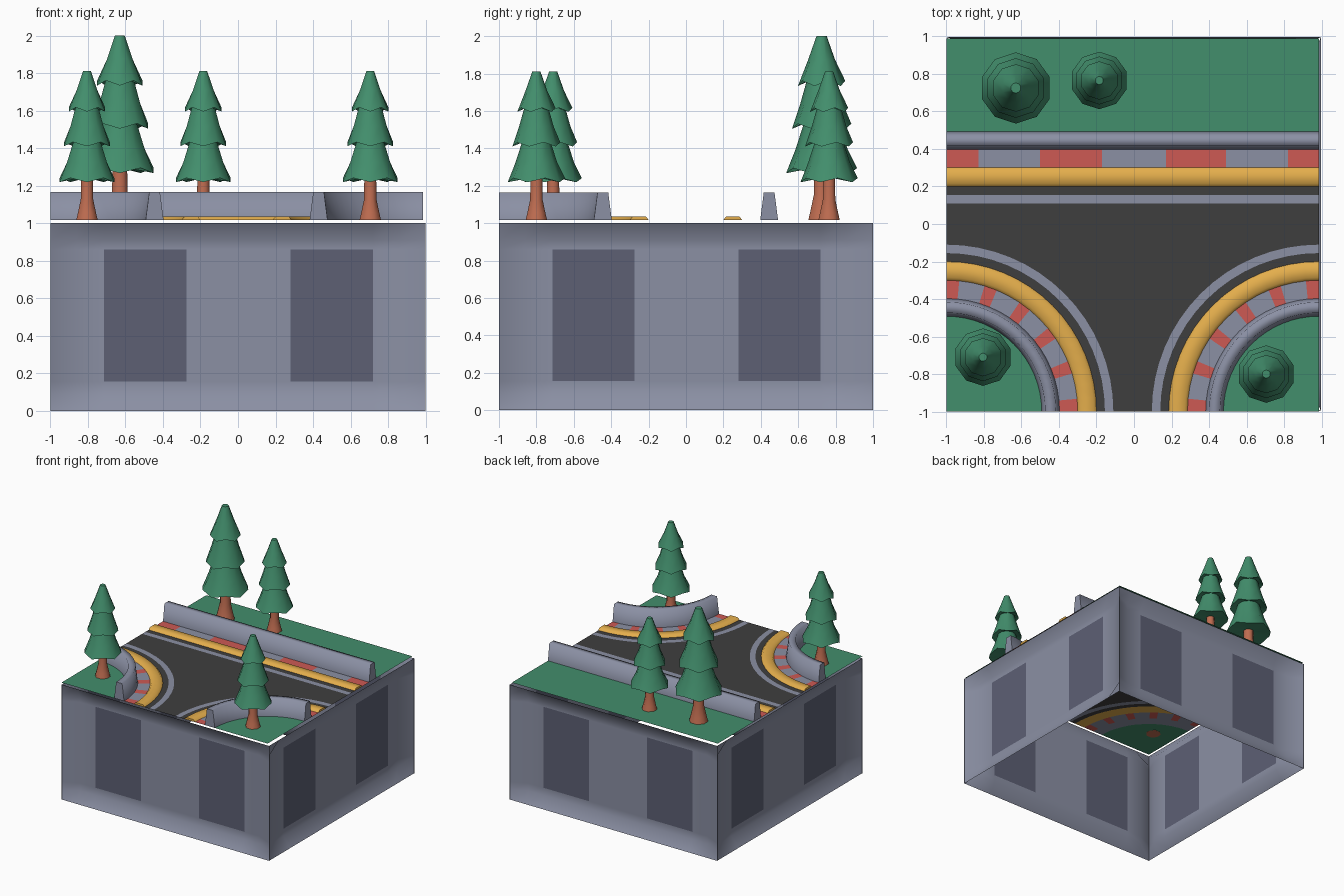
import bpy, bmesh, math

if "Cube" in bpy.data.objects:
    bpy.data.objects.remove(bpy.data.objects["Cube"])

def lin(c):
    c /= 255
    return c / 12.92 if c <= 0.04045 else ((c + 0.055) / 1.055) ** 2.4

def material(name, r, g, b):
    m = bpy.data.materials.new(name)
    m.diffuse_color = (lin(r), lin(g), lin(b), 1)
    m.use_nodes = True
    m.node_tree.nodes["Principled BSDF"].inputs["Base Color"].default_value = m.diffuse_color
    return m

GREY = material("grey_concrete", 139, 144, 164)
PANEL = material("dark_grey_panel", 93, 96, 116)
ROAD = material("asphalt", 63, 62, 62)
GREEN = material("green", 66, 142, 108)
YELLOW = material("yellow", 228, 174, 76)
RED = material("red", 205, 90, 84)
BROWN = material("brown_bark", 190, 108, 80)

Z = 1.018      # level of the track surface
E = 0.985      # right-hand edge of the track surface

def finish(name, bm, mats, smooth=0):
    me = bpy.data.meshes.new(name)
    bm.to_mesh(me)
    bm.free()
    for m in mats:
        me.materials.append(m)
    ob = bpy.data.objects.new(name, me)
    bpy.context.collection.objects.link(ob)
    if smooth:
        bpy.context.view_layer.objects.active = ob
        ob.select_set(True)
        bpy.ops.object.shade_smooth_by_angle(angle=math.radians(smooth))
        ob.select_set(False)
    return ob

# Paths: k is the distance outward from the road, t runs along the path
def straight(k, t):
    return t, k

def left_arc(k, t):
    return -1 + (1 - k) * math.cos(t), -1 + (1 - k) * math.sin(t)

def right_arc(k, t):
    return E - (1 - k) * math.cos(t), -1 + (1 - k) * math.sin(t)

def sweep(name, profile, stations, place, mats, rule=lambda i: 0, closed=False):
    bm = bmesh.new()
    rows = [[bm.verts.new((*place(k, t), z)) for k, z in profile] for t in stations]
    n = len(profile)
    for i in range(len(rows) - 1):
        for j in range(n if closed else n - 1):
            a, b = rows[i], rows[i + 1]
            f = bm.faces.new((a[j], a[(j + 1) % n], b[(j + 1) % n], b[j]))
            f.material_index = rule(i)
    if closed:
        bm.faces.new(rows[0])
        bm.faces.new(rows[-1])
        bmesh.ops.recalc_face_normals(bm, faces=bm.faces)
    else:
        bmesh.ops.remove_doubles(bm, verts=bm.verts, dist=1e-4)
        bm.normal_update()
        bmesh.ops.reverse_faces(bm, faces=[f for f in bm.faces if f.normal.z < 0])
    return finish(name, bm, mats, 85 if closed else 0)

ARC = [math.pi / 2 * i / 16 for i in range(17)]
BARRIER = [(0.397, Z), (0.416, 1.165), (0.473, 1.165), (0.492, Z)]
BUMP = [(0.20, Z), (0.215, 1.036), (0.285, 1.036), (0.30, Z)]

# Track edges: one straight side and two rounded corners
for side, place, ts, far in (("back", straight, [-1, E], 0.99),
                             ("left", left_arc, ARC, 1.0),
                             ("right", right_arc, ARC, 1.0)):
    sweep(side + "_edge_line", [(0.11, Z), (0.155, Z)], ts, place, [GREY])
    sweep(side + "_road_shoulder", [(0.155, Z), (0.20, Z)], ts, place, [ROAD])
    sweep(side + "_yellow_bump", BUMP, ts, place, [YELLOW], closed=True)
    sweep(side + "_barrier", BARRIER, ts, place, [GREY], closed=True)
    sweep(side + "_grass", [(0.49, Z), (far, Z)], ts, place, [GREEN])
    if side == "back":
        kerb, step = [-1, -0.83, -0.5, -0.17, 0.17, 0.49, 0.82, E], 2
    else:
        kerb, step = ARC, 3
    sweep(side + "_kerb", [(0.30, Z), (0.40, Z)], kerb, place, [RED, GREY],
          lambda i, s=step: 0 if i % s == 0 else 1)

# Road surface between the edge lines
bm = bmesh.new()
outline = [(E, 0.11), (-1, 0.11)]
outline += [left_arc(0.11, t) for t in reversed(ARC)] + [right_arc(0.11, t) for t in ARC]
face = bm.faces.new([bm.verts.new((x, y, Z)) for x, y in outline])
bm.normal_update()
if face.normal.z < 0:
    face.normal_flip()
bmesh.ops.triangulate(bm, faces=[face], ngon_method='EAR_CLIP')
finish("road", bm, [ROAD])

# Hollow base: four single-sheet walls, dished inward, with two dark panels each
XS = [-1, -0.86, -0.715, -0.275, 0.28, 0.72, 0.86, 1]
ZS = [0, 0.09, 0.155, 0.86, 0.91, 1]
DISH = 0.06
for side, name in enumerate(("front_wall", "right_wall", "back_wall", "left_wall")):
    bm = bmesh.new()
    c, s = math.cos(side * math.pi / 2), math.sin(side * math.pi / 2)
    g = []
    for z in ZS:
        row = []
        for x in XS:
            d = 0.998 if abs(x) == 1 or z in (0, 1) else 0.998 - DISH
            row.append(bm.verts.new((c * x + s * d, s * x - c * d, z)))
        g.append(row)
    for j in range(len(ZS) - 1):
        for i in range(len(XS) - 1):
            f = bm.faces.new((g[j][i], g[j][i + 1], g[j + 1][i + 1], g[j + 1][i]))
            f.material_index = 1 if j == 2 and i in (2, 4) else 0
    finish(name, bm, [GREY, PANEL], 50)

def lathe(name, rings, sides, mat, location, scale, jag=0.0):
    """Stack of (radius, height, jagged) rings joined into a closed solid."""
    bm = bmesh.new()
    rows = []
    for r, z, jagged in rings:
        row = []
        for i in range(sides):
            a = 2 * math.pi * (i + 0.5) / sides
            dz = jag * (-1) ** i if jagged else 0
            row.append(bm.verts.new((r * math.cos(a), r * math.sin(a), z + dz)))
        rows.append(row)
    for a, b in zip(rows, rows[1:]):
        for i in range(sides):
            k = (i + 1) % sides
            bm.faces.new((a[i], a[k], b[k], b[i]))
    bm.faces.new(rows[0])
    bm.faces.new(rows[-1])
    bmesh.ops.recalc_face_normals(bm, faces=bm.faces)
    ob = finish(name, bm, [mat], 50)
    ob.location = location
    ob.scale = (scale,) * 3

# Fir trees: flared trunk and three jagged tiers
TRUNK = [(0.062, 0, 0), (0.052, 0.04, 0), (0.036, 0.11, 0), (0.034, 0.24, 0)]
CROWN = [(0.034, 0.225, 0), (0.153, 0.212, 1), (0.112, 0.305, 0), (0.075, 0.42, 0),
         (0.128, 0.403, 1), (0.092, 0.50, 0), (0.064, 0.60, 0),
         (0.102, 0.588, 1), (0.058, 0.69, 0), (0.022, 0.792, 0)]
for i, (x, y, s) in enumerate(((-0.63, 0.725, 1.24), (-0.185, 0.765, 1),
                               (-0.805, -0.71, 1), (0.705, -0.80, 1))):
    lathe(f"tree_trunk_{i}", TRUNK, 8, BROWN, (x, y, Z - 0.002), s)
    lathe(f"tree_crown_{i}", CROWN, 10, GREEN, (x, y, Z), s, 0.011)
